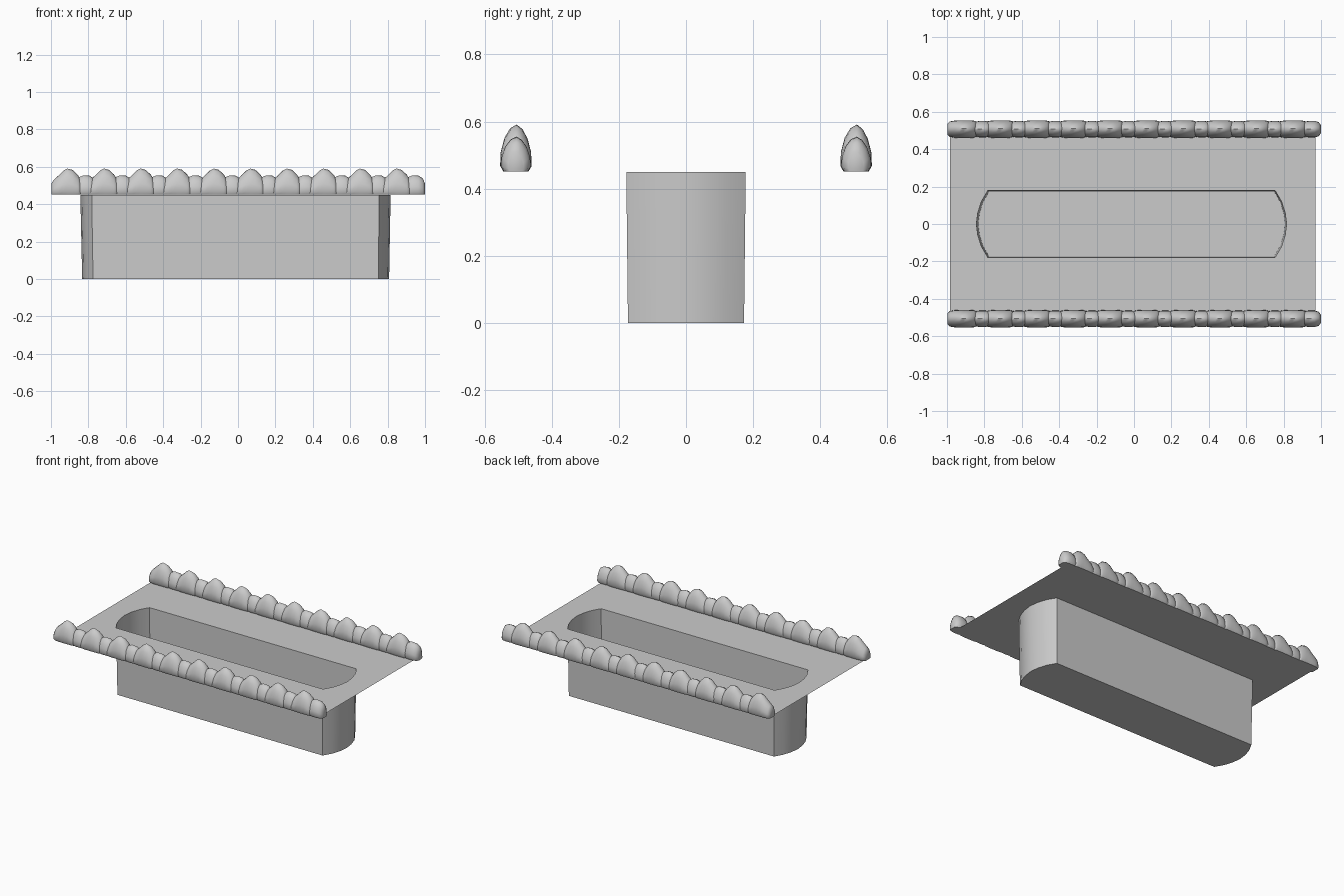
import bpy, bmesh, math

if "Cube" in bpy.data.objects:
    bpy.data.objects.remove(bpy.data.objects["Cube"])

TOP = 0.45      # deck height
STEP = 0.1955   # spacing of the stone pattern


def make_object(name, bm, smooth=None):
    bmesh.ops.recalc_face_normals(bm, faces=bm.faces)
    mesh = bpy.data.meshes.new(name)
    bm.to_mesh(mesh)
    bm.free()
    ob = bpy.data.objects.new(name, mesh)
    bpy.context.collection.objects.link(ob)
    if smooth:
        bpy.ops.object.select_all(action='DESELECT')
        ob.select_set(True)
        bpy.context.view_layer.objects.active = ob
        bpy.ops.object.shade_smooth_by_angle(angle=math.radians(smooth))
    return ob


def basin_outline(x0, x1, hw, bulge, z):
    # counter-clockwise from the right tip to the left tip and back
    arc = [(1, 0), (0.87, 0.34), (0.55, 0.68), (0, 1)]
    right = [(x1 + bulge * a, hw * b) for a, b in arc]
    left = [(x0 - bulge * a, hw * b) for a, b in reversed(arc)]
    upper = right + left
    lower = [(x, -y) for x, y in reversed(upper[1:-1])]
    return [(x, y, z) for x, y in upper + lower]


rim = basin_outline(-0.782, 0.755, 0.178, 0.061, TOP)
base = basin_outline(-0.775, 0.75, 0.173, 0.058, 0)
n = len(rim)

# Sunken basin: open top, thin walls, flat floor
bm = bmesh.new()
a = [bm.verts.new(p) for p in rim]
b = [bm.verts.new(p) for p in base]
for i in range(n):
    j = (i + 1) % n
    bm.faces.new((b[i], b[j], a[j], a[i]))
bm.faces.new(b[::-1])
make_object("basin", bm, 25)

# Flat deck around the basin, as two halves
bm = bmesh.new()
v = [bm.verts.new(p) for p in rim]
east, west = bm.verts.new((0.97, 0, TOP)), bm.verts.new((-0.985, 0, TOP))
half = n // 2
for s, inner in ((1, v[:half + 1]), (-1, [v[0]] + v[:half - 1:-1])):
    c0 = bm.verts.new((-0.985, 0.507 * s, TOP))
    c1 = bm.verts.new((0.97, 0.507 * s, TOP))
    bm.faces.new(inner + [west, c0, c1, east])
make_object("deck", bm)

# Stone cross-section (y, z), flat underneath
SECTION = [(-0.8, 0), (-1, 0.14), (-0.96, 0.42), (-0.72, 0.72), (-0.36, 0.92),
           (0.05, 1), (0.42, 0.9), (0.74, 0.7), (0.96, 0.42), (1, 0.14), (0.8, 0)]
# Stations along x: position, half width, height
BIG = [(-0.997, 0.030, 0.062), (-0.985, 0.041, 0.080), (-0.958, 0.046, 0.104),
       (-0.932, 0.047, 0.130), (-0.912, 0.047, 0.140), (-0.885, 0.047, 0.133),
       (-0.858, 0.046, 0.108), (-0.845, 0.042, 0.088), (-0.836, 0.030, 0.062)]
SMALL = [(-0.865, 0.028, 0.07), (-0.85, 0.039, 0.094), (-0.825, 0.044, 0.104),
         (-0.795, 0.044, 0.102), (-0.772, 0.038, 0.088), (-0.76, 0.022, 0.06)]


def add_stone(bm, stations, y0):
    rings = []
    for x, w, h in stations:
        rings.append([bm.verts.new((x, y0 + w * y, TOP + 0.001 + h * z))
                      for y, z in SECTION])
    m = len(SECTION)
    for r, s in zip(rings, rings[1:]):
        for i in range(m):
            j = (i + 1) % m
            bm.faces.new((r[i], r[j], s[j], s[i]))
    bm.faces.new(rings[0])
    bm.faces.new(rings[-1][::-1])


# Stone borders: one big and small pair repeated along each long edge
for name, y in (("front_stones", -0.507), ("back_stones", 0.507)):
    bm = bmesh.new()
    add_stone(bm, BIG, y)
    add_stone(bm, SMALL, y)
    ob = make_object(name, bm, 50)
    mod = ob.modifiers.new("repeat", 'ARRAY')
    mod.count = 10
    mod.use_relative_offset = False
    mod.use_constant_offset = True
    mod.constant_offset_displace = (STEP, 0, 0)
